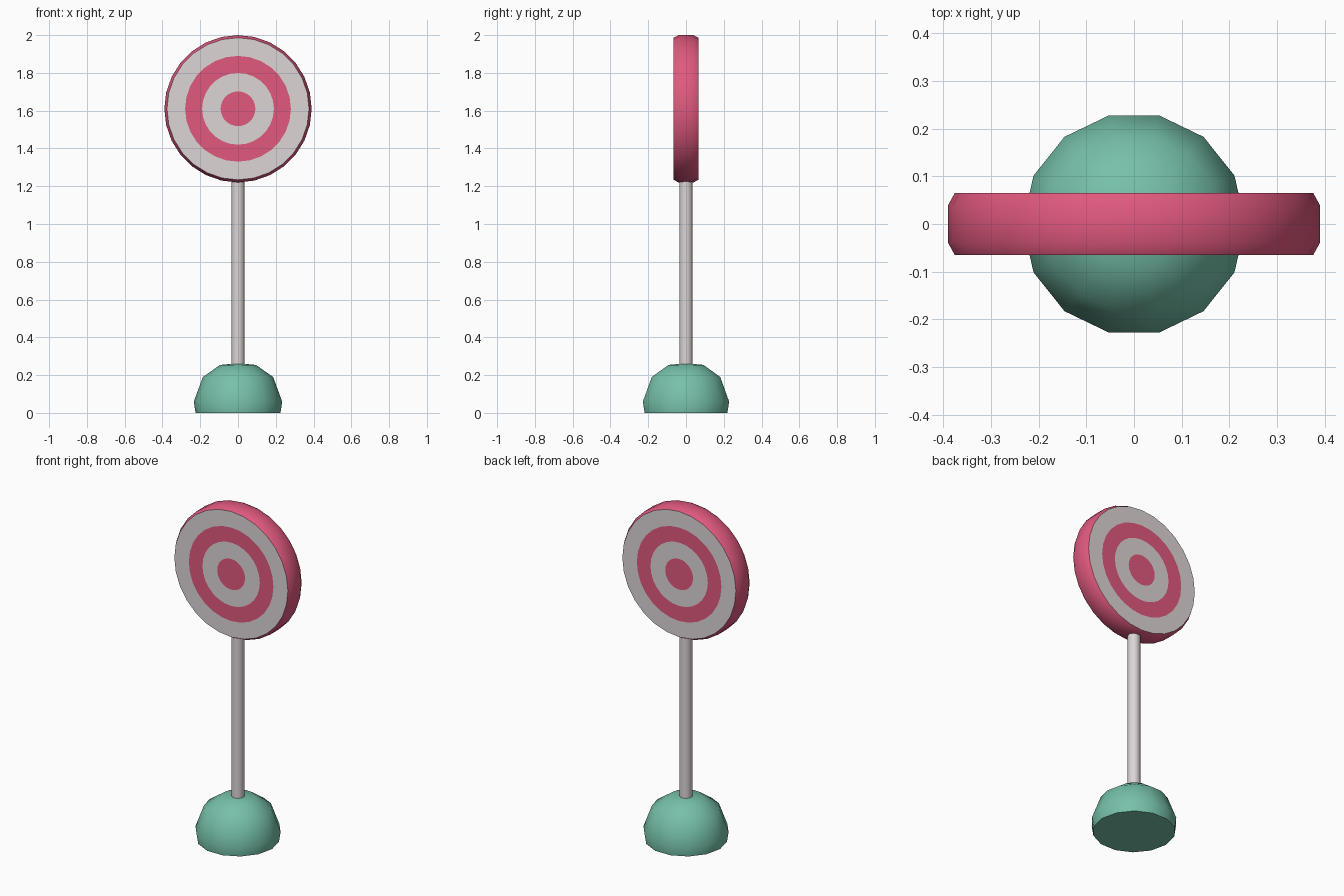
import bpy, bmesh, math
from mathutils import Matrix

if "Cube" in bpy.data.objects:
    bpy.data.objects.remove(bpy.data.objects["Cube"])


def material(name, rgb):
    m = bpy.data.materials.new(name)
    m.diffuse_color = (*rgb, 1)
    m.use_nodes = True
    m.node_tree.nodes["Principled BSDF"].inputs["Base Color"].default_value = m.diffuse_color
    return m


PINK = material("pink", (0.75, 0.10, 0.21))
WHITE = material("warm_white", (0.72, 0.66, 0.67))
GREEN = material("sea_green", (0.18, 0.53, 0.40))


def lathe(name, profile, sides, mats, angle, matrix=Matrix(), bands=None):
    """Spin (radius, height) points around z; bands gives the material of each band."""
    bm = bmesh.new()
    rings = []
    for r, h in profile:
        if r == 0:
            rings.append([bm.verts.new((0, 0, h))] * sides)
        else:
            rings.append([bm.verts.new((r * math.cos(math.tau * i / sides),
                                        r * math.sin(math.tau * i / sides), h))
                          for i in range(sides)])
    for b, (lo, hi) in enumerate(zip(rings, rings[1:])):
        for i in range(sides):
            j = (i + 1) % sides
            corners = list(dict.fromkeys((lo[i], lo[j], hi[j], hi[i])))
            face = bm.faces.new(corners)
            face.material_index = bands[b] if bands else 0
    bmesh.ops.recalc_face_normals(bm, faces=bm.faces[:])
    bm.transform(matrix)
    mesh = bpy.data.meshes.new(name)
    bm.to_mesh(mesh)
    bm.free()
    for m in mats:
        mesh.materials.append(m)
    obj = bpy.data.objects.new(name, mesh)
    bpy.context.collection.objects.link(obj)
    bpy.ops.object.select_all(action='DESELECT')
    obj.select_set(True)
    bpy.context.view_layer.objects.active = obj
    bpy.ops.object.shade_smooth_by_angle(angle=math.radians(angle))
    return obj


# domed foot, cut flat at the ground
lathe("base", [(0, 0), (0.225, 0), (0.234, 0.06), (0.186, 0.19), (0.095, 0.254), (0, 0.263)],
      14, [GREEN], 60)

# upright pole
lathe("pole", [(0, 0.2), (0.035, 0.2), (0.035, 1.27), (0, 1.27)], 16, [WHITE], 40)

# round target with bevelled rim and painted rings on both faces
half = [(0, 0.065), (0.092, 0.065), (0.19, 0.065), (0.28, 0.065), (0.376, 0.065), (0.39, 0.04)]
profile = half + [(r, -h) for r, h in reversed(half)]
paint = [0, 1, 0, 1, 0]
place = Matrix.Translation((0, 0, 1.61)) @ Matrix.Rotation(math.radians(90), 4, 'X')
lathe("target", profile, 28, [PINK, WHITE], 40, place, paint + [0] + paint[::-1])
